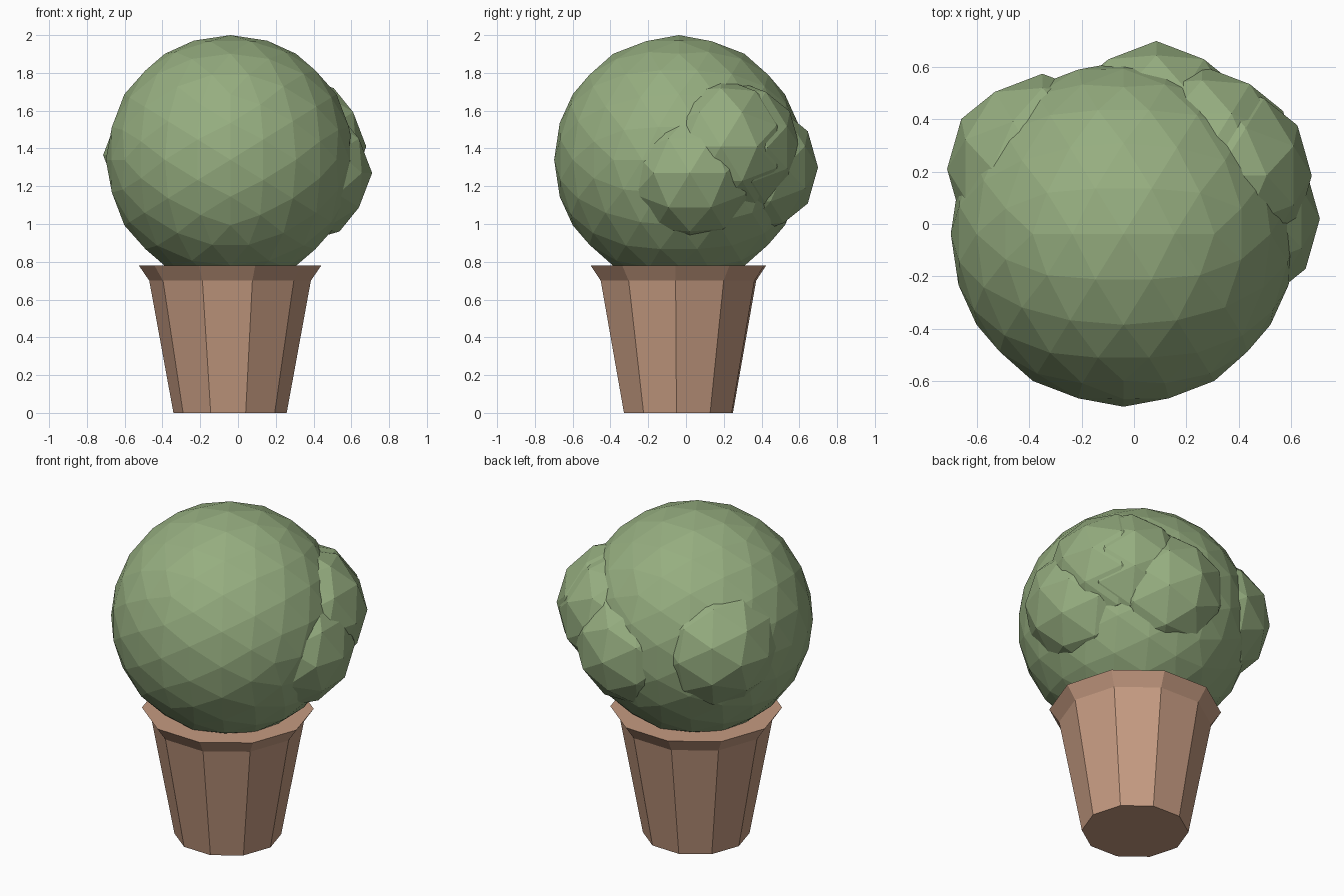
import bpy, bmesh, math
from mathutils import Matrix

if "Cube" in bpy.data.objects:
    bpy.data.objects.remove(bpy.data.objects["Cube"])


def material(name, rgb):
    m = bpy.data.materials.new(name)
    m.diffuse_color = (*rgb, 1.0)
    m.use_nodes = True
    m.node_tree.nodes["Principled BSDF"].inputs["Base Color"].default_value = m.diffuse_color
    return m


leaf_green = material("leaf_green", (0.305, 0.423, 0.216))
clay_brown = material("clay_brown", (0.56, 0.327, 0.22))


def add_object(name, bm, mat, location):
    mesh = bpy.data.meshes.new(name)
    bmesh.ops.recalc_face_normals(bm, faces=bm.faces)
    bm.to_mesh(mesh)
    bm.free()
    mesh.materials.append(mat)
    obj = bpy.data.objects.new(name, mesh)
    obj.location = location
    bpy.context.collection.objects.link(obj)
    return obj


def leaf_ball(name, subdivisions, radius, location):
    # faceted ball turned so that an edge, not a corner, points straight up
    bm = bmesh.new()
    turn = Matrix.Rotation(math.radians(-31.717), 4, 'Y')
    bmesh.ops.create_icosphere(bm, subdivisions=subdivisions, radius=radius, matrix=turn)
    add_object(name, bm, leaf_green, location)


# Pot: ten-sided tapered body with a flared rim and flat top
SIDES = 10
profile = [(0.30, 0.0), (0.428, 0.70), (0.483, 0.78)]
bm = bmesh.new()
rings = []
for r, z in profile:
    ring = []
    for k in range(SIDES):
        a = math.radians(-110 + 360 * k / SIDES)
        ring.append(bm.verts.new((r * math.cos(a), r * math.sin(a), z)))
    rings.append(ring)
for low, high in zip(rings, rings[1:]):
    for k in range(SIDES):
        n = (k + 1) % SIDES
        bm.faces.new((low[k], low[n], high[n], high[k]))
bm.faces.new(rings[0][::-1])
bm.faces.new(rings[-1])
add_object("pot", bm, clay_brown, (-0.042, -0.04, 0))

# Main ball of leaves
leaf_ball("foliage_ball", 3, 0.66, (-0.04, -0.038, 1.34))

# Smaller clumps bulging out of the back and right
clumps = [
    (-0.35, 0.21, 1.365),
    (0.085, 0.335, 1.30),
    (0.346, 0.02, 1.27),
    (0.26, 0.24, 1.405),
    (0.315, 0.185, 1.41),
]
for i, centre in enumerate(clumps, 1):
    leaf_ball(f"foliage_clump_{i}", 2, 0.364, centre)
